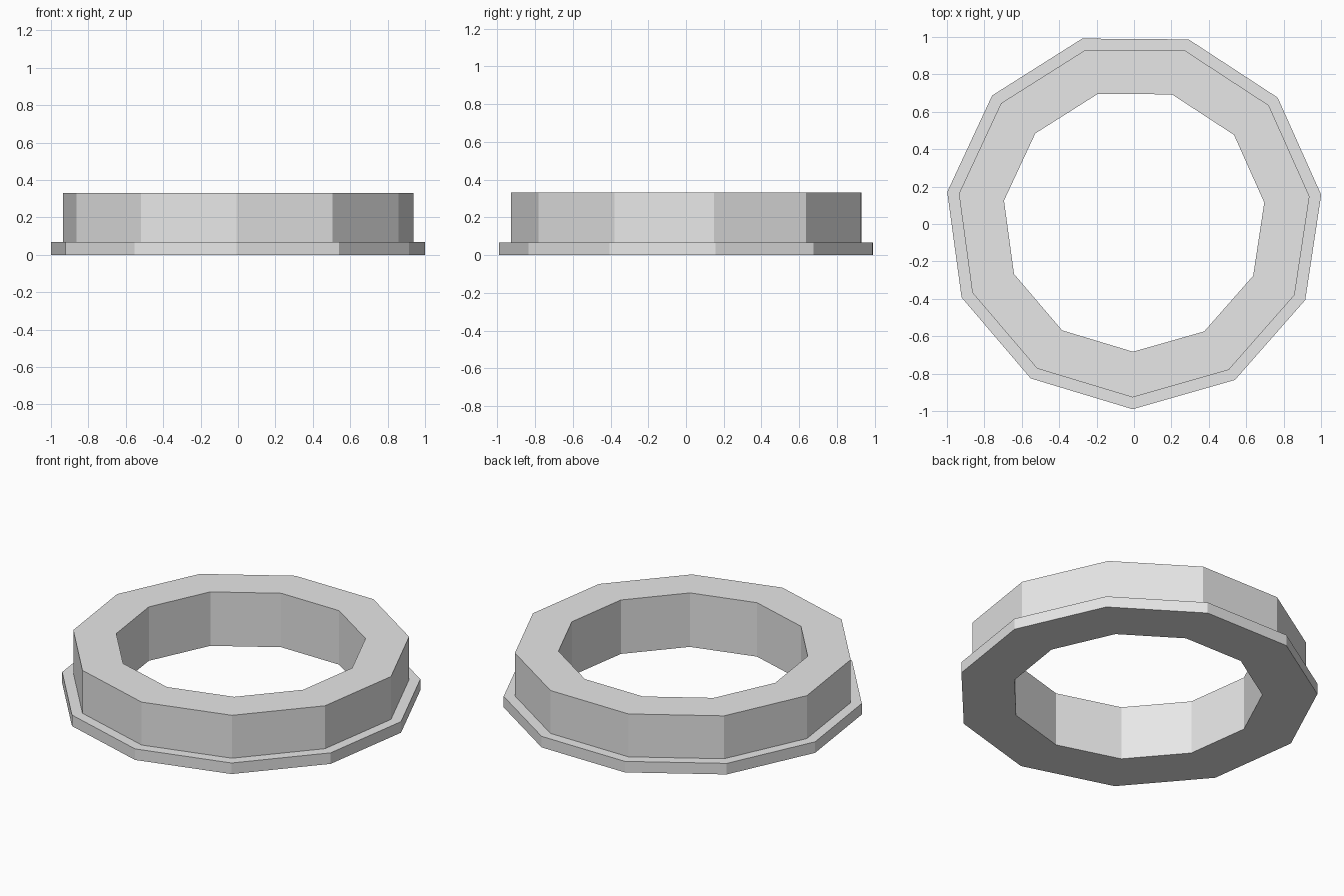
import bpy
import bmesh
from math import sin, cos, pi

cube = bpy.data.objects.get("Cube")
if cube:
    bpy.data.objects.remove(cube, do_unlink=True)

SIDES = 11
CENTRE_Y = 0.02
START = -pi / 2 - 0.0075   # one corner points almost straight to the front

grey = bpy.data.materials.new("light grey")
grey.use_nodes = True
colour = (0.8, 0.8, 0.8, 1)
grey.diffuse_color = colour
grey.node_tree.nodes["Principled BSDF"].inputs["Base Color"].default_value = colour


def lathe(name, profile):
    """Sweep a closed (radius, height) profile around the z axis."""
    bm = bmesh.new()
    rings = []
    for i in range(SIDES):
        a = START + 2 * pi * i / SIDES
        rings.append([bm.verts.new((r * cos(a), CENTRE_Y + r * sin(a), z))
                      for r, z in profile])
    n = len(profile)
    for i in range(SIDES):
        here, there = rings[i], rings[(i + 1) % SIDES]
        for j in range(n):
            k = (j + 1) % n
            bm.faces.new((here[j], there[j], there[k], here[k]))
    bmesh.ops.recalc_face_normals(bm, faces=bm.faces)
    mesh = bpy.data.meshes.new(name)
    bm.to_mesh(mesh)
    bm.free()
    mesh.materials.append(grey)
    obj = bpy.data.objects.new(name, mesh)
    bpy.context.collection.objects.link(obj)
    return obj


# Ring with a thin flange around its foot
inner, wall, flange = 0.703, 0.947, 1.01
step, top = 0.068, 0.332
lathe("flanged_ring", [(inner, 0), (flange, 0), (flange, step),
                       (wall, step), (wall, top), (inner, top)])
